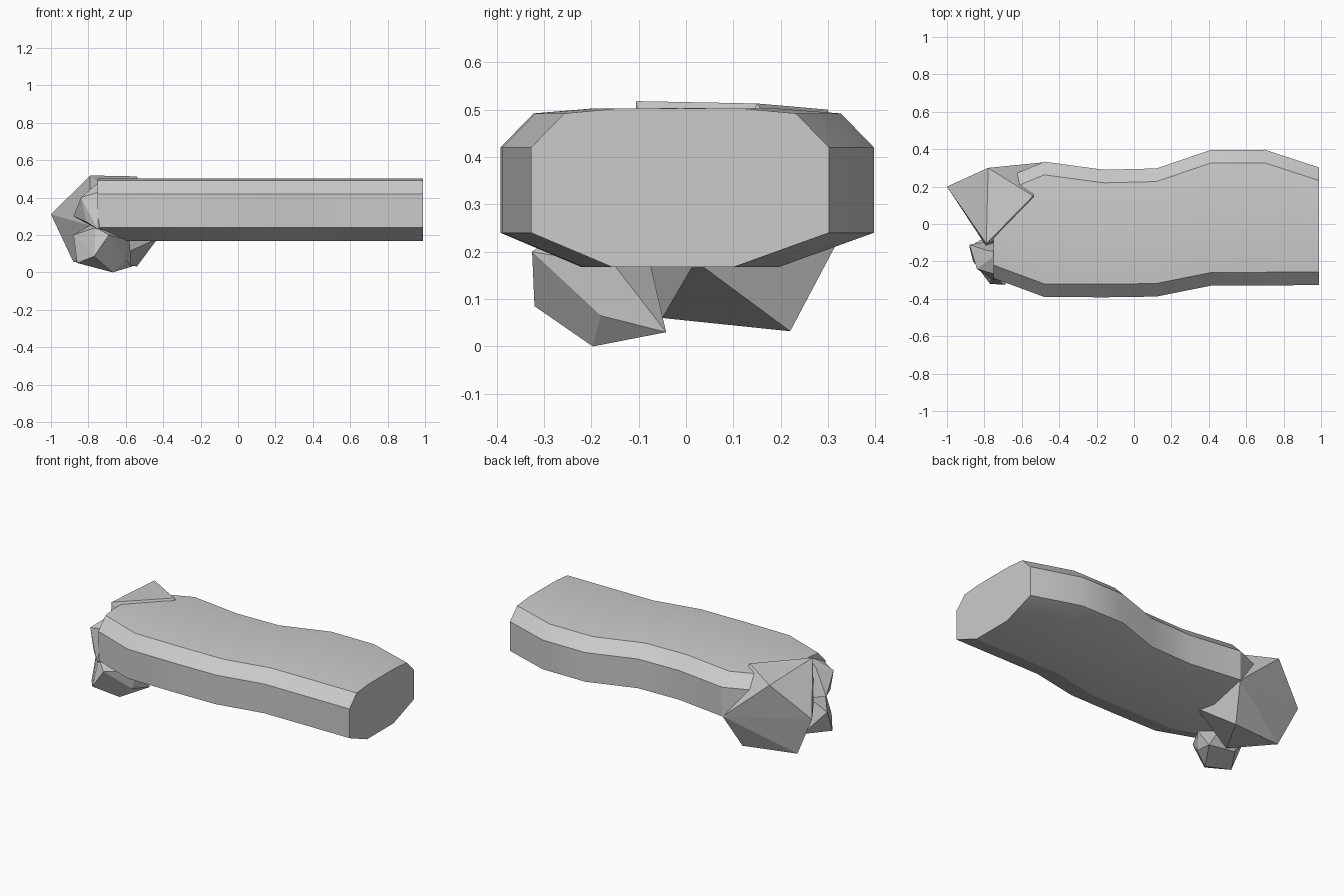
import bpy, bmesh


def finish(name, bm):
    bmesh.ops.recalc_face_normals(bm, faces=bm.faces)
    mesh = bpy.data.meshes.new(name)
    bm.to_mesh(mesh)
    bm.free()
    obj = bpy.data.objects.new(name, mesh)
    bpy.context.collection.objects.link(obj)
    return obj


def rock(name, points):
    bm = bmesh.new()
    for p in points:
        bm.verts.new(p)
    res = bmesh.ops.convex_hull(bm, input=bm.verts)
    loose = [v for v in bm.verts if not v.link_faces]
    bmesh.ops.delete(bm, geom=loose, context='VERTS')
    return finish(name, bm)


# winding ledge: chamfered section swept along x (x, front y, back y)
stations = [(-0.75, -0.29, 0.22), (-0.48, -0.39, 0.333), (-0.16, -0.392, 0.29),
            (0.12, -0.388, 0.297), (0.41, -0.33, 0.396), (0.70, -0.328, 0.397),
            (0.99, -0.327, 0.302)]


def section(f, b):
    w = b - f - 0.14
    crown = [(f + 0.07 + w * t, z) for t, z in
             ((0, 0.492), (0.22, 0.502), (0.5, 0.503), (0.78, 0.502), (1, 0.492))]
    return [(f + 0.17, 0.168), (f, 0.24), (f, 0.42)] + crown + \
           [(b, 0.42), (b, 0.24), (b - 0.2, 0.168)]


bm = bmesh.new()
rings = [[bm.verts.new((x, y, z)) for y, z in section(f, b)] for x, f, b in stations]
n = len(rings[0])
for r0, r1 in zip(rings, rings[1:]):
    for i in range(n):
        j = (i + 1) % n
        bm.faces.new((r0[i], r0[j], r1[j], r1[i]))
bm.faces.new(rings[0])
bm.faces.new(rings[-1][::-1])
ledge = finish("ledge", bm)
bpy.context.view_layer.objects.active = ledge
ledge.select_set(True)
bpy.ops.object.shade_smooth_by_angle(angle=0.4)

# large boulder at the back of the left end
rock("large_rock", [(-1.0, 0.20, 0.31), (-0.78, 0.30, 0.50), (-0.79, -0.105, 0.518),
                    (-0.54, 0.15, 0.513), (-0.48, 0.33, 0.24), (-0.88, 0.17, 0.055),
                    (-0.54, 0.22, 0.032), (-0.70, -0.05, 0.06), (-0.43, 0.02, 0.18),
                    (-0.79, -0.12, 0.25)])

# lower front rock
rock("lower_rock", [(-0.88, -0.12, 0.20), (-0.86, -0.20, 0.05), (-0.67, -0.197, 0.0),
                    (-0.57, -0.042, 0.03), (-0.60, -0.18, 0.065), (-0.58, -0.15, 0.17),
                    (-0.69, -0.325, 0.20), (-0.77, -0.32, 0.085), (-0.76, -0.27, 0.24),
                    (-0.74, -0.10, 0.28), (-0.76, -0.05, 0.06)])

# small rock wedged against the ledge end
rock("small_rock", [(-0.84, -0.24, 0.40), (-0.81, -0.25, 0.27), (-0.75, -0.30, 0.23),
                    (-0.88, -0.11, 0.30), (-0.79, -0.14, 0.44), (-0.74, -0.27, 0.43),
                    (-0.72, -0.15, 0.503), (-0.66, -0.25, 0.35), (-0.70, -0.08, 0.25)])
